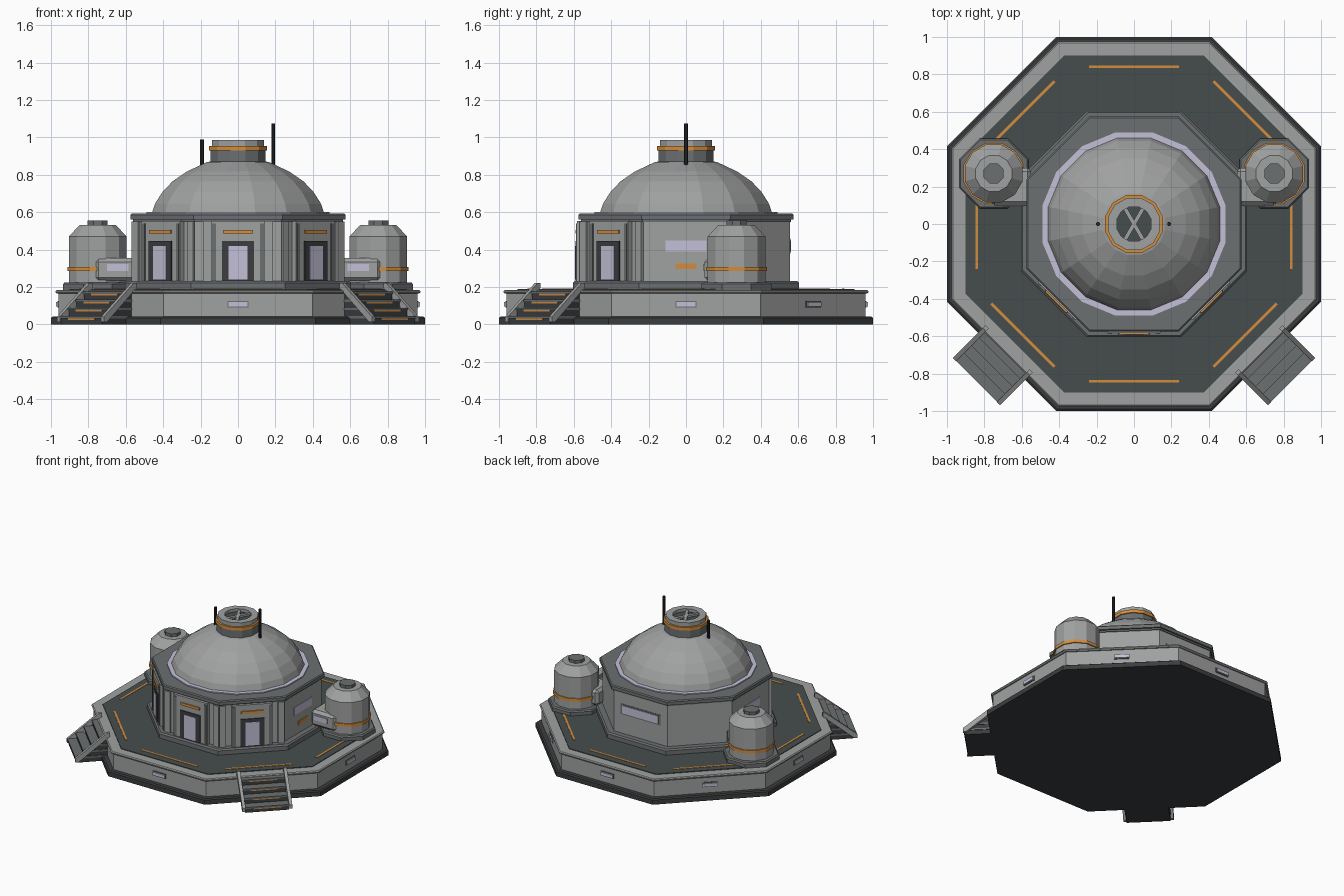
import bpy, bmesh, math
from mathutils import Matrix, Vector

if "Cube" in bpy.data.objects:
    bpy.data.objects.remove(bpy.data.objects["Cube"])

def mat(name, r, g, b):
    m = bpy.data.materials.new(name)
    m.diffuse_color = (r, g, b, 1)
    m.use_nodes = True
    m.node_tree.nodes["Principled BSDF"].inputs["Base Color"].default_value = m.diffuse_color
    return m

LIGHT = mat("light_grey", .35, .355, .355)
MID = mat("mid_grey", .15, .16, .165)
DECK = mat("deck_grey", .062, .074, .074)
DARK = mat("dark_grey", .045, .047, .05)
BLACK = mat("antenna_black", .02, .022, .024)
LAV = mat("pale_lavender", .56, .53, .69)
ORANGE = mat("orange", .65, .27, .045)

def finish(name, bm, m):
    bmesh.ops.recalc_face_normals(bm, faces=bm.faces)
    me = bpy.data.meshes.new(name)
    bm.to_mesh(me)
    bm.free()
    me.materials.append(m)
    ob = bpy.data.objects.new(name, me)
    bpy.context.collection.objects.link(ob)
    return ob

def lathe(name, profile, n, m, x=0, y=0, turn=.5, flats=False, closed=False):
    """Turn a (radius, z) profile into an n-sided solid; flats=True reads radius as apothem."""
    bm = bmesh.new()
    k = 1 / math.cos(math.pi / n) if flats else 1
    rings = [[bm.verts.new((x + r * k * math.cos((i + turn) * math.tau / n),
                            y + r * k * math.sin((i + turn) * math.tau / n), z))
              for i in range(n)] for r, z in profile]
    pairs = list(zip(rings, rings[1:]))
    if closed:
        pairs.append((rings[-1], rings[0]))
    else:
        bm.faces.new(rings[0])
        bm.faces.new(rings[-1])
    for a, b in pairs:
        for i in range(n):
            j = (i + 1) % n
            bm.faces.new((a[i], a[j], b[j], b[i]))
    return finish(name, bm, m)

def octagon(name, profile, m):
    return lathe(name, profile, 8, m, flats=True)

def box(name, m, lo, hi, angle=0, bevel=0):
    """Box given in (radial, tangential, z), swung round the z axis."""
    bm = bmesh.new()
    bmesh.ops.create_cube(bm, size=1)
    for v in bm.verts:
        v.co = Vector([(l + h) / 2 + c * (h - l) for l, h, c in zip(lo, hi, v.co)])
    if bevel:
        bmesh.ops.bevel(bm, geom=bm.edges[:], offset=bevel, segments=1, affect='EDGES')
    bm.transform(Matrix.Rotation(math.radians(angle), 4, 'Z'))
    return finish(name, bm, m)

# Platform
octagon("foundation", [(1, 0), (1, .035), (.99, .042)], DARK)
octagon("platform_wall", [(.96, .04), (.96, .17)], LIGHT)
octagon("platform_rim", [(.968, .165), (.975, .172), (.975, .178), (.968, .184)], LIGHT)
octagon("deck", [(.9, .18), (.9, .189)], DECK)

for a in range(0, 360, 45):
    box("deck_stripe", ORANGE, (.833, -.24, .186), (.848, .24, .192), a)
    if a not in (225, 315):
        box("platform_lamp_frame", MID, (.955, -.056, .09), (.966, .056, .126), a)
        box("platform_lamp", LAV, (.96, -.05, .095), (.974, .05, .12), a)

# Main building
octagon("plinth", [(.605, .185), (.605, .222), (.595, .232)], MID)
octagon("building_wall", [(.555, .23), (.555, .57)], LIGHT)
octagon("roof_trim", [(.562, .548), (.562, .562)], MID)
octagon("roof_slab", [(.575, .56), (.575, .585), (.568, .592)], MID)

# Three entrance walls
for a in (225, 270, 315):
    box("portal", LIGHT, (.54, -.145, .23), (.583, .145, .552), a)
    box("door_frame", DARK, (.56, -.085, .232), (.59, .085, .445), a)
    box("door_pane", LAV, (.57, -.05, .24), (.593, .05, .42), a)
    box("door_light", ORANGE, (.57, -.08, .486), (.592, .08, .506), a)
    for s in (-1, 1):
        u = sorted((s * .118, s * .138))
        box("portal_rib", MID, (.56, u[0], .23), (.588, u[1], .54), a)
        u = sorted((s * .185, s * .232))
        box("corner_pillar", LIGHT, (.54, u[0], .23), (.572, u[1], .55), a)

# Side and back windows
for a in (0, 180):
    box("side_window", LAV, (.55, -.11, .39), (.56, .11, .45), a)
    box("side_marker", ORANGE, (.55, -.055, .296), (.56, .055, .326), a)
box("back_window_frame", MID, (.55, -.17, .38), (.558, .17, .46), 90)
box("back_window", LAV, (.55, -.155, .39), (.562, .155, .45), 90)

# Dome with light ring
lathe("dome_light_ring", [(.5, .588), (.5, .6), (.468, .6), (.468, .588)], 16, LAV, closed=True)
lathe("dome", [(.472, .588), (.453, .645), (.412, .708), (.357, .765),
               (.28, .817), (.17, .868), (.1, .88)], 16, LIGHT)

# Dome cap: collar, band, vent
lathe("cap_collar", [(.152, .85), (.152, .935)], 12, MID)
lathe("cap_band", [(.16, .93), (.16, .955), (.13, .955), (.13, .93)], 12, ORANGE, closed=True)
lathe("cap_rim", [(.145, .94), (.145, .985), (.095, .985), (.095, .94)], 12, LIGHT, closed=True)
lathe("vent_floor", [(.1, .93), (.1, .962)], 12, DECK)
for a in (60, 120):
    box("vent_bar", LIGHT, (-.093, -.011, .96), (.093, .011, .976), a)

# Antennas
for x, top in ((-.192, .99), (.188, 1.075)):
    lathe("antenna", [(.011, .85), (.011, top)], 8, BLACK, x)

# Side tanks
for s in (-1, 1):
    x, y = s * .75, .27
    lathe("tank_pad", [(.186, .185), (.186, .215), (.178, .224)], 8, MID, x, y, flats=True)
    lathe("tank_body", [(.16, .22), (.16, .47), (.1, .532)], 12, LIGHT, x, y)
    lathe("tank_band", [(.168, .285), (.168, .308), (.15, .308), (.15, .285)], 12, ORANGE, x, y, closed=True)
    lathe("tank_cap", [(.058, .525), (.058, .555)], 8, MID, x, y)
    xs = sorted((s * .55, s * .765))
    box("tank_link", LIGHT, (xs[0], .1, .232), (xs[1], .3, .355), bevel=.02)
    xs = sorted((s * .585, s * .7))
    box("tank_link_window", LAV, (xs[0], .094, .285), (xs[1], .104, .322))

# Two corner stairs
for a in (225, 315):
    for i in range(4):
        r, z = 1.19 - .058 * i, .044 * (i + 1)
        box("step_block", DARK, (.93, -.155, z - .044), (r - .008, .155, z - .012), a)
        box("step_tread", MID, (.93, -.16, z - .012), (r, .16, z), a)
        box("step_stripe", ORANGE, (r - .01, -.1, z - .02), (r - .004, .1, z - .012), a)
    for s in (-1, 1):
        # sloped rail swept from platform edge to ground
        bm = bmesh.new()
        path = [(.945, .195), (.945, .222), (.965, .222), (1.192, .04), (1.192, .012), (1.17, .012)]
        sides = [[bm.verts.new((r, s * w, z)) for r, z in path] for w in (.155, .178)]
        bm.faces.new(sides[0])
        bm.faces.new(sides[1])
        for i in range(len(path)):
            j = (i + 1) % len(path)
            bm.faces.new((sides[0][i], sides[0][j], sides[1][j], sides[1][i]))
        bm.transform(Matrix.Rotation(math.radians(a), 4, 'Z'))
        finish("stair_rail", bm, LIGHT)
